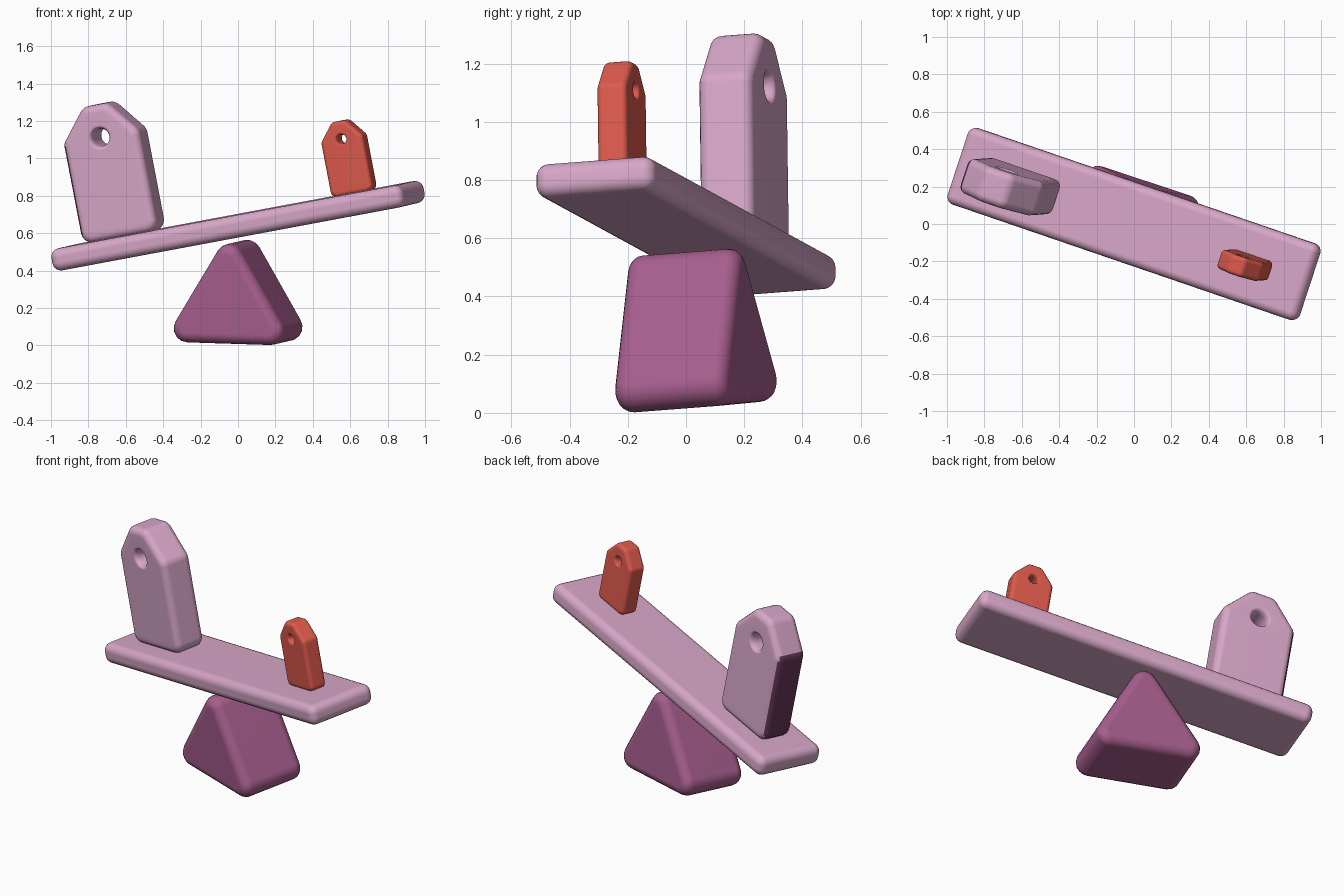
import bpy, bmesh, math
from mathutils import Vector, Matrix

if "Cube" in bpy.data.objects:
    bpy.data.objects.remove(bpy.data.objects["Cube"])


def material(name, rgb):
    lin = [((c / 255 + 0.055) / 1.055) ** 2.4 for c in rgb]
    m = bpy.data.materials.new(name)
    m.diffuse_color = (*lin, 1)
    m.use_nodes = True
    m.node_tree.nodes["Principled BSDF"].inputs["Base Color"].default_value = m.diffuse_color
    return m


PINK = material("pale pink", (216, 167, 200))
PLUM = material("plum", (167, 94, 142))
DARK = material("dark plum", (104, 56, 91))
RED = material("coral red", (222, 90, 76))


def rounded(core, radius, segs=5):
    """Outline of a counter-clockwise core polygon grown by a radius."""
    pts, n = [], len(core)
    for i, p in enumerate(core):
        a, b = core[i - 1], core[(i + 1) % n]
        a0 = math.atan2(p[1] - a[1], p[0] - a[0]) - math.pi / 2
        a1 = math.atan2(b[1] - p[1], b[0] - p[0]) - math.pi / 2
        turn = (a1 - a0) % (2 * math.pi)
        for k in range(segs + 1):
            t = a0 + turn * k / segs
            pts.append((p[0] + radius * math.cos(t), p[1] + radius * math.sin(t)))
    return pts


def circle(cz, radius, n=32):
    return [(radius * math.cos(2 * math.pi * i / n),
             cz + radius * math.sin(2 * math.pi * i / n)) for i in range(n)]


def frame(u, v):
    """Axes of a part: u is its length, v its depth, w its height."""
    u = Vector(u).normalized()
    w = u.cross(Vector(v)).normalized()
    v = w.cross(u)
    return Matrix((u, v, w)).transposed()


def slab(name, mats, core, radius, depth, edge, rot, loc, hole=None, scale=1.0, steps=5):
    """Rounded outline in x-z, extruded along y with rounded rims."""
    bm = bmesh.new()
    sections = []
    for side in (-1, 1):
        for k in range(steps + 1):
            t = math.pi / 2 * (k / steps if side > 0 else k / steps - 1)
            sections.append((1 - math.cos(t), side * (depth / 2 - edge) + edge * math.sin(t)))
    loops = [[[bm.verts.new((x, y, z)) for x, z in rounded(core, radius - edge * inset)]
              for inset, y in sections]]
    if hole:
        cz, hr, rim = hole
        loops.append([[bm.verts.new((x, y, z)) for x, z in circle(cz, hr + rim * inset)]
                      for inset, y in sections])
    for rings in loops:
        for r0, r1 in zip(rings, rings[1:]):
            for i in range(len(r0)):
                bm.faces.new((r0[i - 1], r0[i], r1[i], r1[i - 1]))
    for end in (0, -1):
        if not hole:
            bm.faces.new(loops[0][end])
            continue
        edges = [bm.edges.get((rings[end][i - 1], rings[end][i]))
                 for rings in loops for i in range(len(rings[end]))]
        bmesh.ops.triangle_fill(bm, use_beauty=True, edges=edges)
    bmesh.ops.recalc_face_normals(bm, faces=bm.faces[:])
    me = bpy.data.meshes.new(name)
    bm.to_mesh(me)
    bm.free()
    for m in mats:
        me.materials.append(m)
    ob = bpy.data.objects.new(name, me)
    bpy.context.collection.objects.link(ob)
    ob.matrix_world = (Matrix.Translation(loc) @ rot.to_4x4()
                       @ Matrix.Scale(scale, 4))
    bpy.ops.object.select_all(action='DESELECT')
    bpy.context.view_layer.objects.active = ob
    ob.select_set(True)
    bpy.ops.object.shade_smooth_by_angle(angle=math.radians(35))
    mod = ob.modifiers.new("flat_normals", 'WEIGHTED_NORMAL')
    mod.keep_sharp = True
    return ob


def box_core(hx, z0, z1):
    return [(-hx, z0), (hx, z0), (hx, z1), (-hx, z1)]


V = (0.315, 0.946, 0.073)
tilt = frame((0.932, -0.319, 0.174), V)      # plank and tablets
level = frame((0.949, -0.3137, -0.03), V)    # pivot
centre = Vector((0, 0, 0.64))

# pivot wedge
slab("pivot_wedge", [PLUM], [(-0.235, 0.075), (0.235, 0.075), (0, 0.46)],
     0.075, 0.41, 0.055, level, Vector((0, 0.04, 0.02)))

# plank
slab("plank", [PINK], box_core(0.962, -0.014, 0.014), 0.046, 0.43, 0.044, tilt, centre)

# tablets with a hole, one large and one small
tablet = [(-0.156, 0.06), (0.156, 0.06), (0.156, 0.526),
          (0.043, 0.662), (-0.043, 0.662), (-0.156, 0.526)]
for name, mats, along, scale in (("large_tablet", [PINK, DARK], -0.64, 1.0),
                                 ("small_tablet", [RED], 0.68, 0.55)):
    ob = slab(name, mats, tablet, 0.06, 0.194, 0.04, tilt,
              centre + tilt @ Vector((along, 0, 0.054)),
              hole=(0.545, 0.046, 0.02), scale=scale)
    # dark outer side below the shoulder
    if len(mats) > 1:
        for f in ob.data.polygons:
            if f.normal.x < -0.7 and f.center.x < -0.15 and f.center.z < 0.57:
                f.material_index = 1
